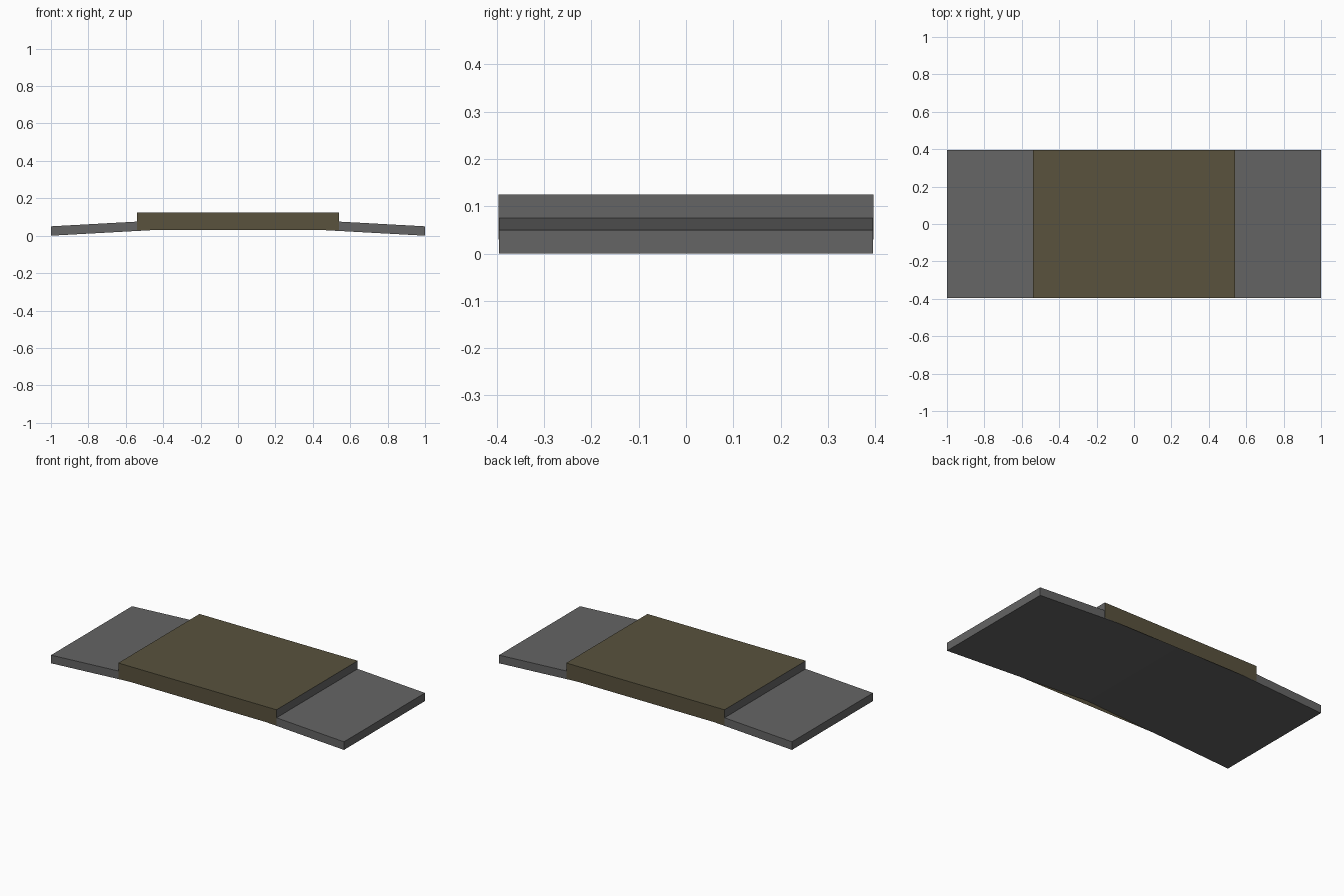
import bpy
import bmesh

default = bpy.data.objects.get("Cube")
if default:
    bpy.data.objects.remove(default, do_unlink=True)


def make_material(name, color):
    mat = bpy.data.materials.new(name)
    mat.use_nodes = True
    mat.diffuse_color = (*color, 1)
    mat.node_tree.nodes["Principled BSDF"].inputs["Base Color"].default_value = (*color, 1)
    return mat


grey = make_material("dark_grey", (0.13, 0.13, 0.13))
olive = make_material("olive_brown", (0.10, 0.085, 0.047))


def extrude_profile(name, profile, half_depth, materials):
    """Extrude an x-z outline along y, centred on y = 0."""
    bm = bmesh.new()
    outline = bm.faces.new([bm.verts.new((x, -half_depth, z)) for x, z in profile])
    result = bmesh.ops.extrude_face_region(bm, geom=[outline])
    moved = [v for v in result["geom"] if isinstance(v, bmesh.types.BMVert)]
    bmesh.ops.translate(bm, verts=moved, vec=(0, 2 * half_depth, 0))
    bmesh.ops.recalc_face_normals(bm, faces=bm.faces)
    mesh = bpy.data.meshes.new(name)
    bm.to_mesh(mesh)
    bm.free()
    for mat in materials:
        mesh.materials.append(mat)
    obj = bpy.data.objects.new(name, mesh)
    bpy.context.collection.objects.link(obj)
    return obj


# Thin slab, rising gently from both ends to a central ridge
thickness = 0.05
underside = [(-1, 0), (0, 0.055), (1, 0)]
topside = [(x, z + thickness) for x, z in reversed(underside)]
extrude_profile("sloped_slab", underside + topside, 0.395, [grey])

# Raised centre block: olive top, front and back, grey ends, open underneath
half = 0.54
block = extrude_profile("raised_block",
                        [(-half, 0.03), (half, 0.03), (half, 0.125), (-half, 0.125)],
                        0.396, [olive, grey])
bm = bmesh.new()
bm.from_mesh(block.data)
for face in bm.faces:
    face.material_index = 1 if abs(face.normal.x) > 0.5 else 0
bmesh.ops.delete(bm, geom=[f for f in bm.faces if f.normal.z < -0.5], context="FACES_ONLY")
bm.to_mesh(block.data)
bm.free()
